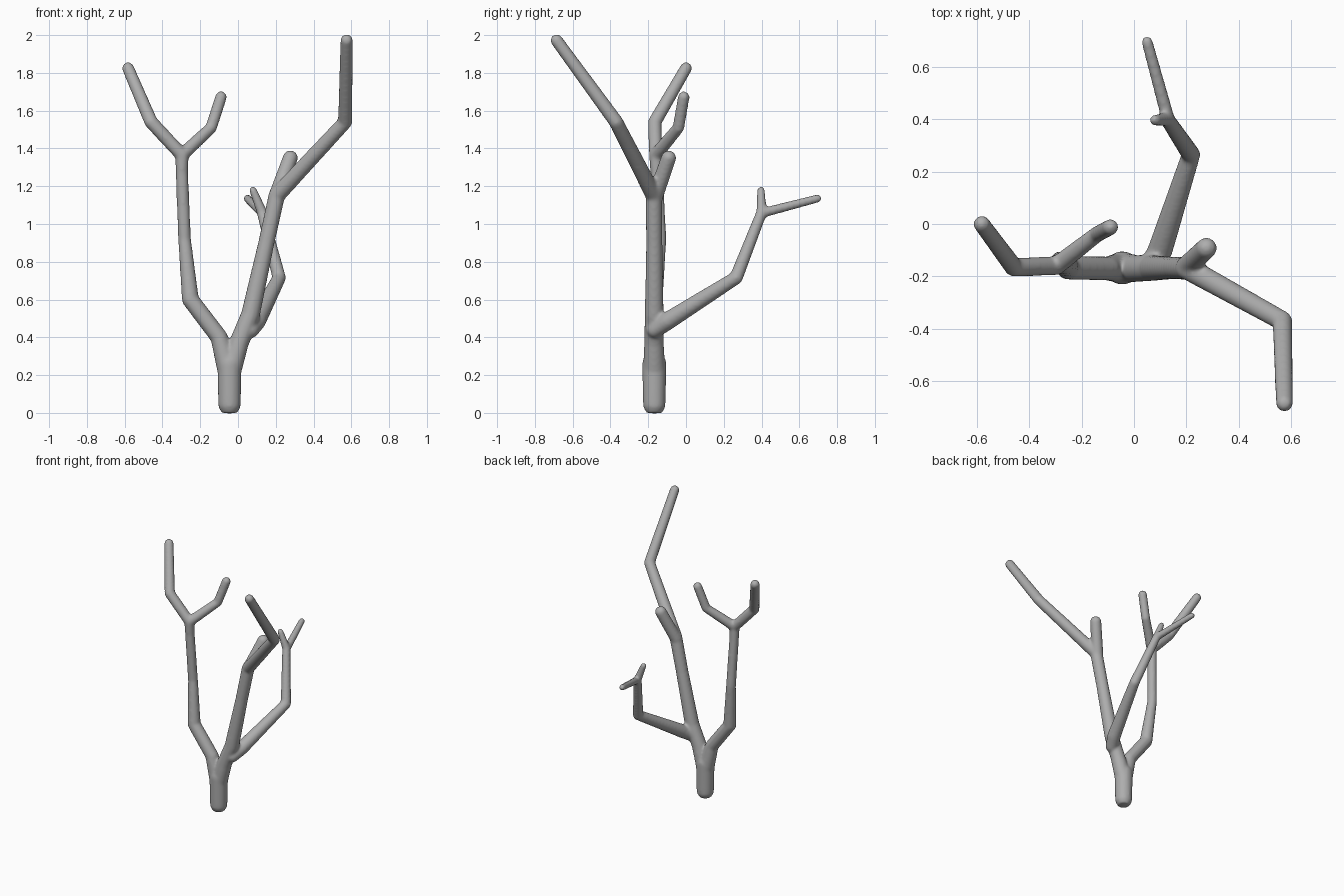
import bpy, bmesh
from mathutils import Vector, Matrix

# One flat grey for the whole branch
grey = bpy.data.materials.new("branch_grey")
grey.diffuse_color = (0.42, 0.42, 0.42, 1)

# Limbs: list of (x, y, z, radius) along each centre line
limbs = [
    # trunk
    [(-0.045, -0.168, 0.055, 0.060), (-0.045, -0.168, 0.26, 0.064)],
    # left stem
    [(-0.055, -0.168, 0.24, 0.058), (-0.10, -0.17, 0.40, 0.046), (-0.252, -0.168, 0.60, 0.045),
     (-0.283, -0.138, 0.92, 0.034), (-0.297, -0.155, 1.27, 0.033), (-0.297, -0.16, 1.365, 0.036)],
    # left stem twigs
    [(-0.297, -0.16, 1.365, 0.036), (-0.46, -0.165, 1.54, 0.036), (-0.582, 0.0, 1.825, 0.032)],
    [(-0.297, -0.16, 1.365, 0.036), (-0.142, -0.04, 1.51, 0.031), (-0.09, -0.012, 1.672, 0.031)],
    # right stem and long outer limb
    [(-0.035, -0.168, 0.24, 0.058), (0.005, -0.17, 0.37, 0.052), (0.066, -0.168, 0.52, 0.050),
     (0.15, -0.168, 0.90, 0.043), (0.205, -0.17, 1.15, 0.044), (0.567, -0.37, 1.54, 0.038),
     (0.575, -0.685, 1.972, 0.033)],
    # stub on the right stem
    [(0.20, -0.165, 1.14, 0.042), (0.277, -0.092, 1.35, 0.040)],
    # back limb
    [(0.066, -0.165, 0.44, 0.045), (0.10, -0.10, 0.485, 0.048), (0.218, 0.265, 0.715, 0.036),
     (0.128, 0.40, 1.06, 0.029)],
    # back limb twigs
    [(0.128, 0.40, 1.06, 0.028), (0.080, 0.397, 1.178, 0.021)],
    [(0.128, 0.41, 1.06, 0.026), (0.05, 0.697, 1.135, 0.022)],
]


def ball(bm, p, r):
    bmesh.ops.create_icosphere(bm, subdivisions=3, radius=r, matrix=Matrix.Translation(p))


def tube(bm, a, b, ra, rb):
    d = b - a
    turn = d.to_track_quat('Z', 'Y').to_matrix().to_4x4()
    bmesh.ops.create_cone(bm, cap_ends=True, segments=24, radius1=ra, radius2=rb,
                          depth=d.length, matrix=Matrix.Translation((a + b) / 2) @ turn)


bm = bmesh.new()
for limb in limbs:
    for x, y, z, r in limb:
        ball(bm, Vector((x, y, z)), r)
    for p, q in zip(limb, limb[1:]):
        tube(bm, Vector(p[:3]), Vector(q[:3]), p[3], q[3])

# Squared-off foot of the trunk
foot = Vector((-0.045, -0.168, 0.0))
tube(bm, foot, foot + Vector((0, 0, 0.035)), 0.042, 0.060)

mesh = bpy.data.meshes.new("branching_tree")
bm.to_mesh(mesh)
bm.free()
tree = bpy.data.objects.new("branching_tree", mesh)
bpy.context.collection.objects.link(tree)
mesh.materials.append(grey)

# Fuse the limbs into one skin and soften the forks
remesh = tree.modifiers.new("fuse", 'REMESH')
remesh.mode = 'VOXEL'
remesh.voxel_size = 0.009
remesh.use_smooth_shade = True
soft = tree.modifiers.new("soften", 'SMOOTH')
soft.factor = 0.5
soft.iterations = 8
